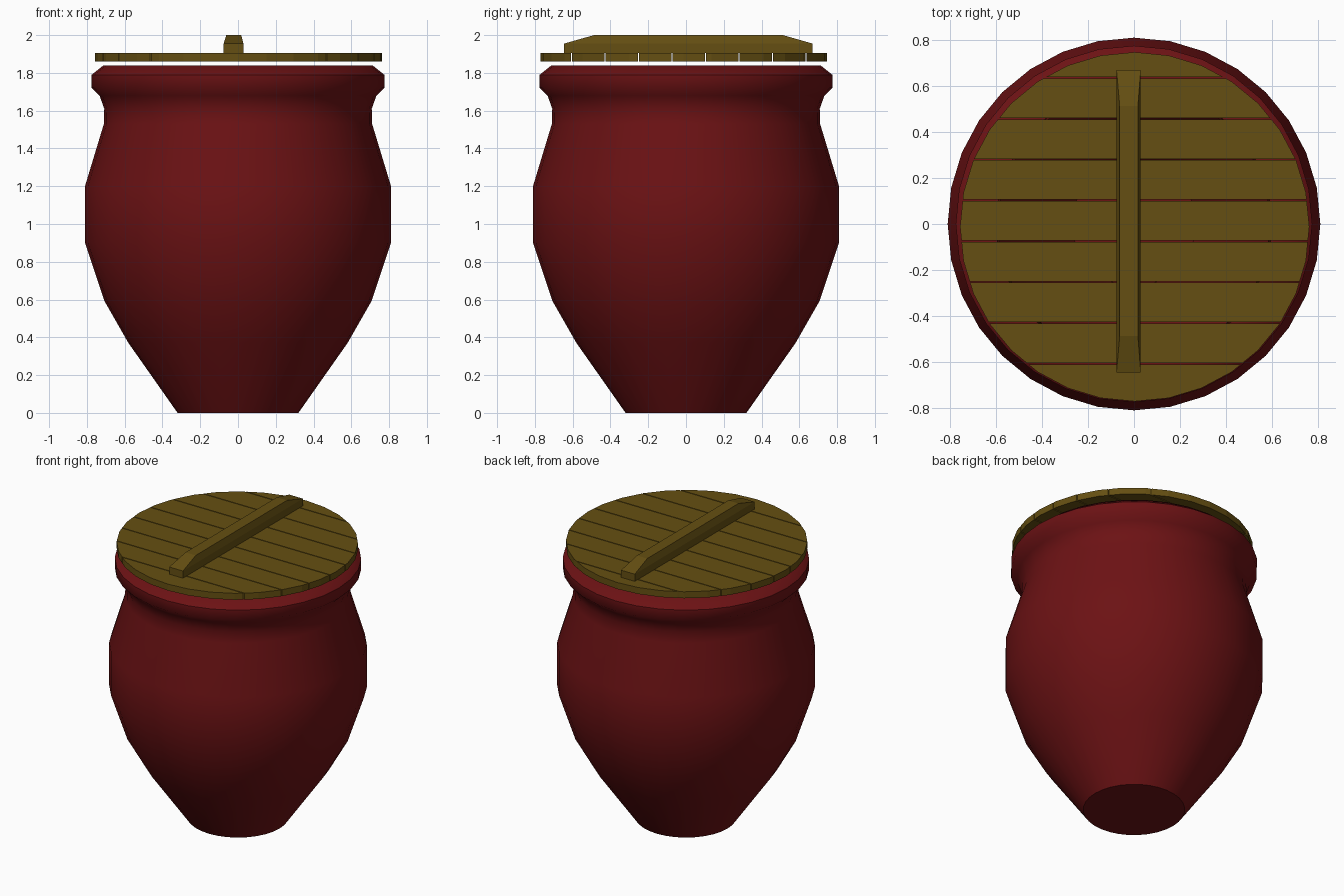
import bpy, bmesh
from math import cos, sin, pi, radians

if "Cube" in bpy.data.objects:
    bpy.data.objects.remove(bpy.data.objects["Cube"])

SIDES = 32


def material(name, rgb):
    m = bpy.data.materials.new(name)
    m.diffuse_color = (*rgb, 1)
    m.use_nodes = True
    m.node_tree.nodes["Principled BSDF"].inputs["Base Color"].default_value = m.diffuse_color
    return m


def finish(bm, name, mat):
    bmesh.ops.recalc_face_normals(bm, faces=bm.faces[:])
    me = bpy.data.meshes.new(name)
    bm.to_mesh(me)
    bm.free()
    me.materials.append(mat)
    ob = bpy.data.objects.new(name, me)
    bpy.context.collection.objects.link(ob)
    return ob


def loft(bm, rings):
    """Bridge successive rings of coordinates and cap both ends."""
    loops = [[bm.verts.new(p) for p in ring] for ring in rings]
    n = len(loops[0])
    for a, b in zip(loops, loops[1:]):
        for i in range(n):
            j = (i + 1) % n
            bm.faces.new((a[i], a[j], b[j], b[i]))
    bm.faces.new(loops[0][::-1])
    bm.faces.new(loops[-1])


def circle(r, z, cx=0, cy=0):
    return [(cx + r * cos(2 * pi * i / SIDES), cy + r * sin(2 * pi * i / SIDES), z)
            for i in range(SIDES)]


def rect(x0, x1, y0, y1, z):
    return [(x0, y0, z), (x1, y0, z), (x1, y1, z), (x0, y1, z)]


clay = material("red_glaze", (0.15, 0.006, 0.007))
wood = material("wood", (0.13, 0.078, 0.006))

# Jar: outer wall, rolled rim, then hollow inside down to the floor
profile = [(0.32, 0), (0.58, 0.37), (0.706, 0.59), (0.81, 0.9), (0.81, 1.2),
           (0.71, 1.53), (0.708, 1.61), (0.733, 1.68), (0.775, 1.72),
           (0.775, 1.79), (0.712, 1.84),
           (0.60, 1.84), (0.59, 1.53), (0.70, 1.2), (0.70, 0.9),
           (0.60, 0.62), (0.48, 0.42), (0.27, 0.1)]
bm = bmesh.new()
loft(bm, [circle(r, z) for r, z in profile])
jar = finish(bm, "jar", clay)
bpy.context.view_layer.objects.active = jar
jar.select_set(True)
bpy.ops.object.shade_smooth_by_angle(angle=radians(50))

# Lid: a disc sliced into nine planks with thin gaps
pitch, gap, first = 0.1775, 0.006, -0.607
for k in range(9):
    bm = bmesh.new()
    bm.faces.new([bm.verts.new(p) for p in circle(0.759, 1.86, 0.003, -0.012)])
    hi = first + k * pitch
    for y, side in ((hi - pitch + gap / 2, -1), (hi - gap / 2, 1)):
        if (k == 0 and side < 0) or (k == 8 and side > 0):
            continue
        bmesh.ops.bisect_plane(bm, geom=bm.verts[:] + bm.edges[:] + bm.faces[:],
                               plane_co=(0, y, 0), plane_no=(0, side, 0), clear_outer=True)
    top = bmesh.ops.extrude_face_region(bm, geom=bm.faces[:], use_keep_orig=True)
    bmesh.ops.translate(bm, vec=(0, 0, 0.045),
                        verts=[v for v in top["geom"] if isinstance(v, bmesh.types.BMVert)])
    finish(bm, f"lid_plank_{k + 1}", wood)

# Handle: bar with bevelled top and long sloped ends
bm = bmesh.new()
loft(bm, [rect(-0.076, 0.029, -0.645, 0.67, 1.905),
          rect(-0.076, 0.029, -0.645, 0.67, 1.955),
          rect(-0.062, 0.017, -0.487, 0.513, 2.0)])
finish(bm, "lid_handle", wood)
